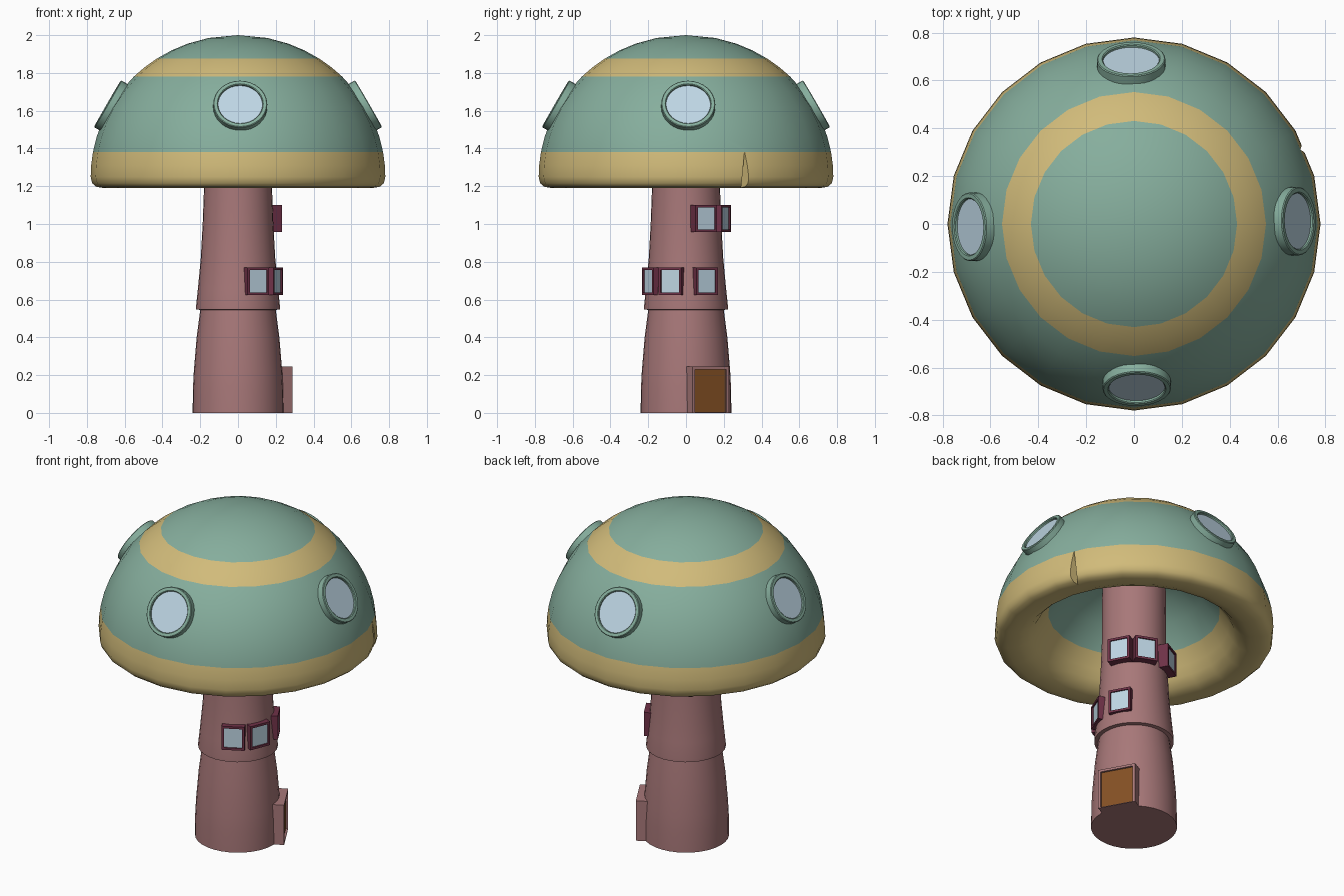
import bpy, bmesh, math
from mathutils import Matrix, Vector

if "Cube" in bpy.data.objects:
    bpy.data.objects.remove(bpy.data.objects["Cube"])


def material(name, rgb):
    m = bpy.data.materials.new(name)
    lin = [((c / 255 + 0.055) / 1.055) ** 2.4 for c in rgb]
    m.diffuse_color = (*lin, 1)
    m.use_nodes = True
    m.node_tree.nodes["Principled BSDF"].inputs["Base Color"].default_value = m.diffuse_color
    return m


GREEN = material("cap green", (134, 174, 157))
YELLOW = material("band yellow", (209, 187, 122))
PINK = material("stem pink", (168, 120, 121))
GLASS = material("glass blue", (190, 214, 228))
MAROON = material("window maroon", (112, 50, 72))
BROWN = material("door brown", (132, 80, 36))


def finish(name, bm, mats, smooth=None):
    bmesh.ops.recalc_face_normals(bm, faces=bm.faces)
    me = bpy.data.meshes.new(name)
    bm.to_mesh(me)
    bm.free()
    ob = bpy.data.objects.new(name, me)
    bpy.context.collection.objects.link(ob)
    for m in mats:
        me.materials.append(m)
    if smooth:
        bpy.ops.object.select_all(action='DESELECT')
        ob.select_set(True)
        bpy.context.view_layer.objects.active = ob
        bpy.ops.object.shade_smooth_by_angle(angle=math.radians(smooth))
    return ob


def lathe(profile, n):
    """Spin (radius, z) points around z; points with radius 0 become poles."""
    bm = bmesh.new()
    rings = []
    for r, z in profile:
        if r == 0:
            rings.append([bm.verts.new((0, 0, z))] * n)
        else:
            rings.append([bm.verts.new((r * math.cos(2 * math.pi * i / n),
                                        r * math.sin(2 * math.pi * i / n), z)) for i in range(n)])
    for a, b in zip(rings, rings[1:]):
        for i in range(n):
            j = (i + 1) % n
            corners = list(dict.fromkeys([a[i], a[j], b[j], b[i]]))
            if len(corners) > 2:
                bm.faces.new(corners)
    return bm


def facing(azimuth, elevation, radius, z):
    """Local frame: z points outward, x sideways, y up."""
    a, e = math.radians(azimuth), math.radians(elevation)
    out = Vector((math.cos(e) * math.cos(a), math.cos(e) * math.sin(a), math.sin(e)))
    side = Vector((-math.sin(a), math.cos(a), 0))
    rot = Matrix((side, out.cross(side), out)).transposed().to_4x4()
    return Matrix.Translation((radius * math.cos(a), radius * math.sin(a), z)) @ rot


def framed_panel(name, place, w, h, depth, border, recess, mats, open_bottom=False):
    """Box whose outer face is inset and sunk to hold a panel."""
    bm = bmesh.new()
    bmesh.ops.create_cube(bm, size=1, matrix=Matrix.Translation((0, 0, -depth / 2))
                          @ Matrix.Diagonal((w, h, depth, 1)))
    front = max(bm.faces, key=lambda f: f.calc_center_median().z)
    bmesh.ops.inset_region(bm, faces=[front], thickness=border)
    if open_bottom:
        for v in front.verts:
            if v.co.y < 0:
                v.co.y = -h / 2 + 0.004
    pit = bmesh.ops.extrude_face_region(bm, geom=[front])['geom']
    bm.faces.remove(front) if front.is_valid else None
    bmesh.ops.translate(bm, vec=(0, 0, -recess), verts=[v for v in pit if isinstance(v, bmesh.types.BMVert)])
    for f in pit:
        if isinstance(f, bmesh.types.BMFace):
            f.material_index = 1
    bm.transform(place)
    return finish(name, bm, mats)


# Cap: elliptical dome, rolled rim and hollow underside
R, H, Z0 = 0.78, 0.75, 1.25
heights = [1.25, 1.31, 1.38, 1.46, 1.54, 1.62, 1.70, 1.78, 1.83, 1.875, 1.92, 1.955, 1.985]
outer = [(R * math.sqrt(1 - ((z - Z0) / H) ** 2), z) for z in heights]
rim = [(0.56, 1.25), (0.60, 1.21), (0.65, 1.192), (0.71, 1.19), (0.75, 1.197), (0.772, 1.216)]
inner = [(0, 1.66), (0.14, 1.64), (0.27, 1.58), (0.38, 1.50), (0.48, 1.38), (0.53, 1.30)]
bm = lathe(inner + rim + outer + [(0, 2.0)], 24)
for f in bm.faces:
    z = f.calc_center_median().z
    f.material_index = int(z < 1.38 or 1.78 < z < 1.875)
cap = finish("mushroom_cap", bm, [GREEN, YELLOW])

# Small pointed nick in the cap rim
bm = bmesh.new()
pts = [bm.verts.new(p) for p in ((0.705, 0, 1.15), (0.762, 0, 1.39), (0.85, -0.06, 1.15), (0.85, 0.06, 1.15))]
for tri in ((0, 1, 2), (0, 1, 3), (0, 2, 3), (1, 2, 3)):
    bm.faces.new([pts[i] for i in tri]).material_index = 1
bm.transform(Matrix.Rotation(math.radians(24), 4, 'Z'))
cutter = finish("nick_cutter", bm, [GREEN, YELLOW])
cutter.hide_render = True
mod = cap.modifiers.new("nick", 'BOOLEAN')
mod.operation, mod.solver, mod.object = 'DIFFERENCE', 'EXACT', cutter
bpy.ops.object.select_all(action='DESELECT')
cap.select_set(True)
bpy.context.view_layer.objects.active = cap
bpy.ops.object.modifier_apply(modifier="nick")
bpy.data.objects.remove(cutter)
bpy.ops.object.shade_smooth_by_angle(angle=math.radians(40))

# Stem: two tapering lengths with a step between them
finish("stem", lathe([(0, 0), (0.24, 0), (0.239, 0.12), (0.234, 0.22), (0.219, 0.40), (0.20, 0.545),
                      (0.222, 0.548), (0.222, 0.565), (0.212, 0.66), (0.197, 0.82), (0.187, 1.0),
                      (0.18, 1.19), (0.177, 1.62), (0, 1.62)], 32), [PINK], 35)

# Four round cap windows, tilted with the dome
for name, az in (("right", 1), ("back", 91), ("left", 181), ("front", 271)):
    place = facing(az, 30, 0.691, 1.637)
    ring = lathe([(0.118, -0.09), (0.143, -0.09), (0.143, -0.004), (0.139, 0),
                  (0.122, 0), (0.118, -0.004), (0.118, -0.09)], 32)
    bmesh.ops.remove_doubles(ring, verts=ring.verts, dist=1e-5)
    ring.transform(place)
    finish(name + "_porthole_ring", ring, [GREEN], 35)
    pane = lathe([(0, -0.02), (0.119, -0.02), (0.119, -0.013), (0, -0.013)], 32)
    pane.transform(place)
    finish(name + "_porthole_glass", pane, [GLASS])

# Box windows around the stem
for level, z, angles in (("lower", 0.697, (-62, -22, 29)), ("upper", 1.029, (28, 68, 118))):
    for i, az in enumerate(angles):
        framed_panel(f"{level}_window_{i + 1}", facing(az, 0, 0.23, z), 0.13, 0.145, 0.09,
                     0.019, 0.008, [MAROON, GLASS])

# Door in its frame
framed_panel("door", facing(29, 0, 0.27, 0.1225), 0.22, 0.245, 0.12, 0.02, 0.012,
             [PINK, BROWN], open_bottom=True)
